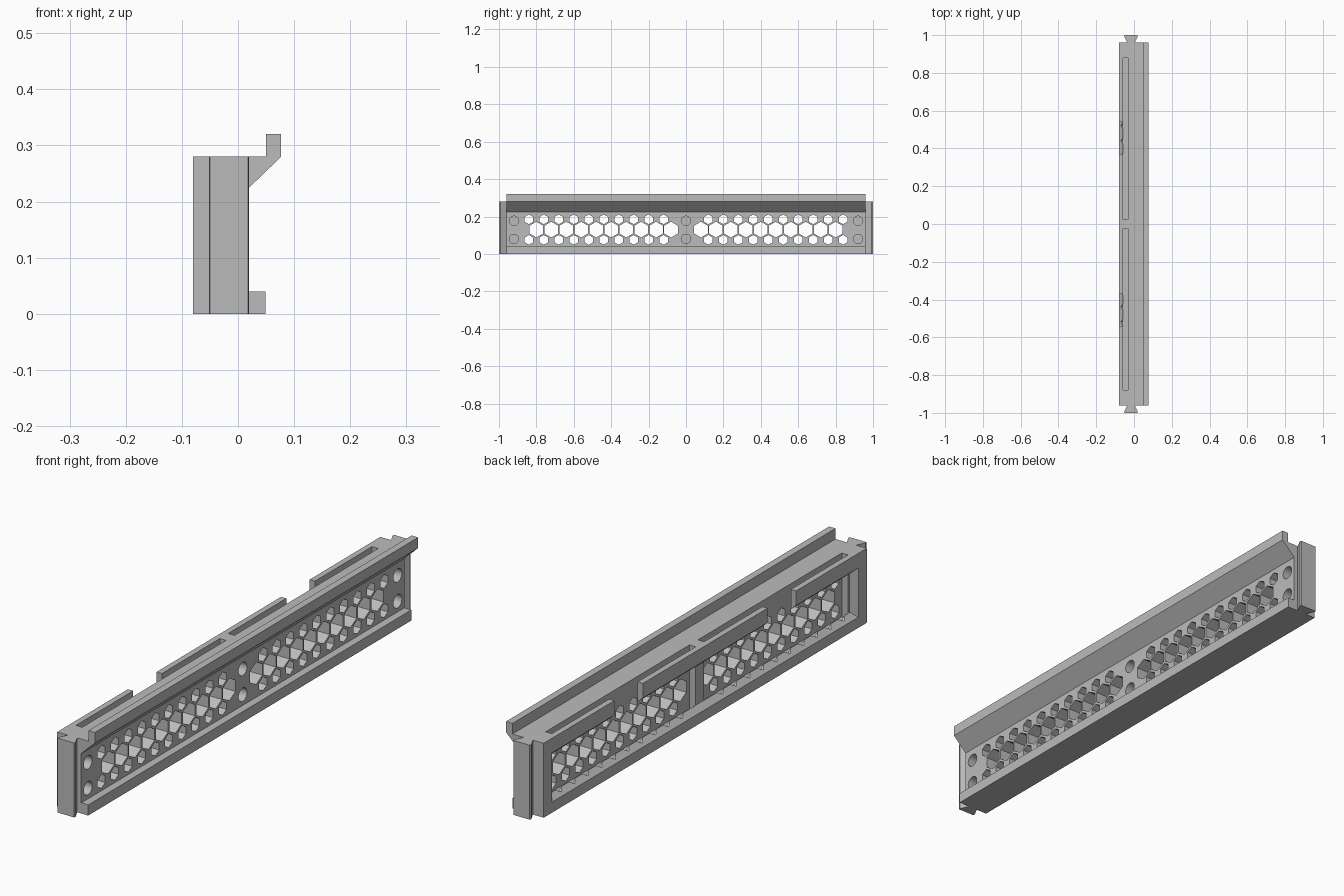
import bpy, bmesh
from math import cos, sin, pi

cube = bpy.data.objects.get("Cube")
if cube:
    bpy.data.objects.remove(cube)

grey = bpy.data.materials.new("light_grey")
grey.use_nodes = True
colour = (0.5, 0.5, 0.5, 1)
grey.diffuse_color = colour
grey.node_tree.nodes["Principled BSDF"].inputs["Base Color"].default_value = colour

HALF = 0.96           # half length of the body
FRONT, BACK = -0.08, 0.02
HEIGHT = 0.28
SLOT = (-0.058, -0.032)


def loft(bm, loop_a, loop_b):
    """Closed solid between two matching loops of points."""
    a = [bm.verts.new(p) for p in loop_a]
    b = [bm.verts.new(p) for p in loop_b]
    bm.faces.new(a)
    bm.faces.new(b[::-1])
    n = len(a)
    for i in range(n):
        j = (i + 1) % n
        bm.faces.new((a[i], b[i], b[j], a[j]))


def along_x(bm, pts, x0, x1):
    loft(bm, [(x0, y, z) for y, z in pts], [(x1, y, z) for y, z in pts])


def along_y(bm, pts, y0, y1):
    loft(bm, [(x, y0, z) for x, z in pts], [(x, y1, z) for x, z in pts])


def along_z(bm, pts, z0, z1):
    loft(bm, [(x, y, z0) for x, y in pts], [(x, y, z1) for x, y in pts])


def rect(a0, a1, b0, b1):
    return [(a0, b0), (a1, b0), (a1, b1), (a0, b1)]


def ngon(y, z, r, n):
    """Regular polygon with a corner at the top."""
    return [(y + r * sin(2 * pi * i / n), z + r * cos(2 * pi * i / n)) for i in range(n)]


def finish(name, bm):
    bmesh.ops.recalc_face_normals(bm, faces=bm.faces[:])
    mesh = bpy.data.meshes.new(name)
    bm.to_mesh(mesh)
    bm.free()
    mesh.materials.append(grey)
    obj = bpy.data.objects.new(name, mesh)
    bpy.context.collection.objects.link(obj)
    return obj


def cut(target, name, bm):
    """Subtract the solids in bm from the target, then drop the cutter."""
    cutter = finish(name, bm)
    cutter.hide_render = True
    mod = target.modifiers.new(name, 'BOOLEAN')
    mod.operation, mod.solver, mod.object = 'DIFFERENCE', 'EXACT', cutter
    bpy.context.view_layer.objects.active = target
    bpy.ops.object.modifier_apply(modifier=mod.name)
    bpy.data.objects.remove(cutter)


# Main body
bm = bmesh.new()
along_y(bm, rect(FRONT, BACK, 0, HEIGHT), -HALF, HALF)
body = finish("vent_body", bm)

# Window with sloping sides in the outer face
bm = bmesh.new()
slope = 0.02 / 0.022
loops = []
for x in (FRONT - 0.01, SLOT[0]):
    d = slope * (x - FRONT)
    loops.append([(x, y, z) for y, z in rect(d - 0.91, 0.91 - d, 0.04 + d, 0.225 - d)])
loft(bm, *loops)
cut(body, "window_cutter", bm)

# Two slide-in slots, open at the top
bm = bmesh.new()
for y0, y1 in ((-0.88, -0.025), (0.025, 0.88)):
    along_z(bm, rect(*SLOT, y0, y1), 0.04, HEIGHT + 0.02)
cut(body, "slot_cutter", bm)

# Finger notches through the front wall of the slots
bm = bmesh.new()
for y0, y1 in ((-0.54, -0.37), (0.37, 0.54)):
    along_z(bm, rect(FRONT - 0.01, SLOT[0] + 0.01, y0, y1), 0.19, HEIGHT + 0.02)
cut(body, "notch_cutter", bm)

# Hexagonal vent holes: one large row between two small rows
bm = bmesh.new()
for side in (-1, 1):
    for i in range(10):
        y = 0.08 * (i + 1)
        along_x(bm, ngon(side * y, 0.13, 0.042, 6), -0.1, 0.04)
        for z in (0.075, 0.185):
            along_x(bm, ngon(side * (y + 0.04), z, 0.026, 6), -0.1, 0.04)
cut(body, "hexagon_cutter", bm)

# Blind round holes in the rear face
bm = bmesh.new()
for y in (-0.92, 0, 0.92):
    for z in (0.08, 0.177):
        along_x(bm, ngon(y, z, 0.025, 32), -0.02, 0.04)
cut(body, "round_hole_cutter", bm)

# Hooked lip along the top of the rear face
bm = bmesh.new()
along_y(bm, [(BACK, 0.225), (0.077, 0.28), (0.077, 0.32),
             (0.05, 0.32), (0.05, HEIGHT), (BACK, HEIGHT)], -HALF, HALF)
finish("hook_lip", bm)

# Bottom rail
bm = bmesh.new()
along_y(bm, rect(BACK, 0.049, 0, 0.04), -HALF, HALF)
finish("bottom_rail", bm)

# Dovetail connectors at both ends
mid = -0.016
half_profile = [(0.019, HALF), (0.036, 0.993), (0.034, 1.0)]
for side, name in ((-1, "front_dovetail"), (1, "back_dovetail")):
    bm = bmesh.new()
    pts = [(mid + w, side * y) for w, y in half_profile]
    pts += [(mid - w, side * y) for w, y in reversed(half_profile)]
    along_z(bm, pts, 0, HEIGHT)
    finish(name, bm)
